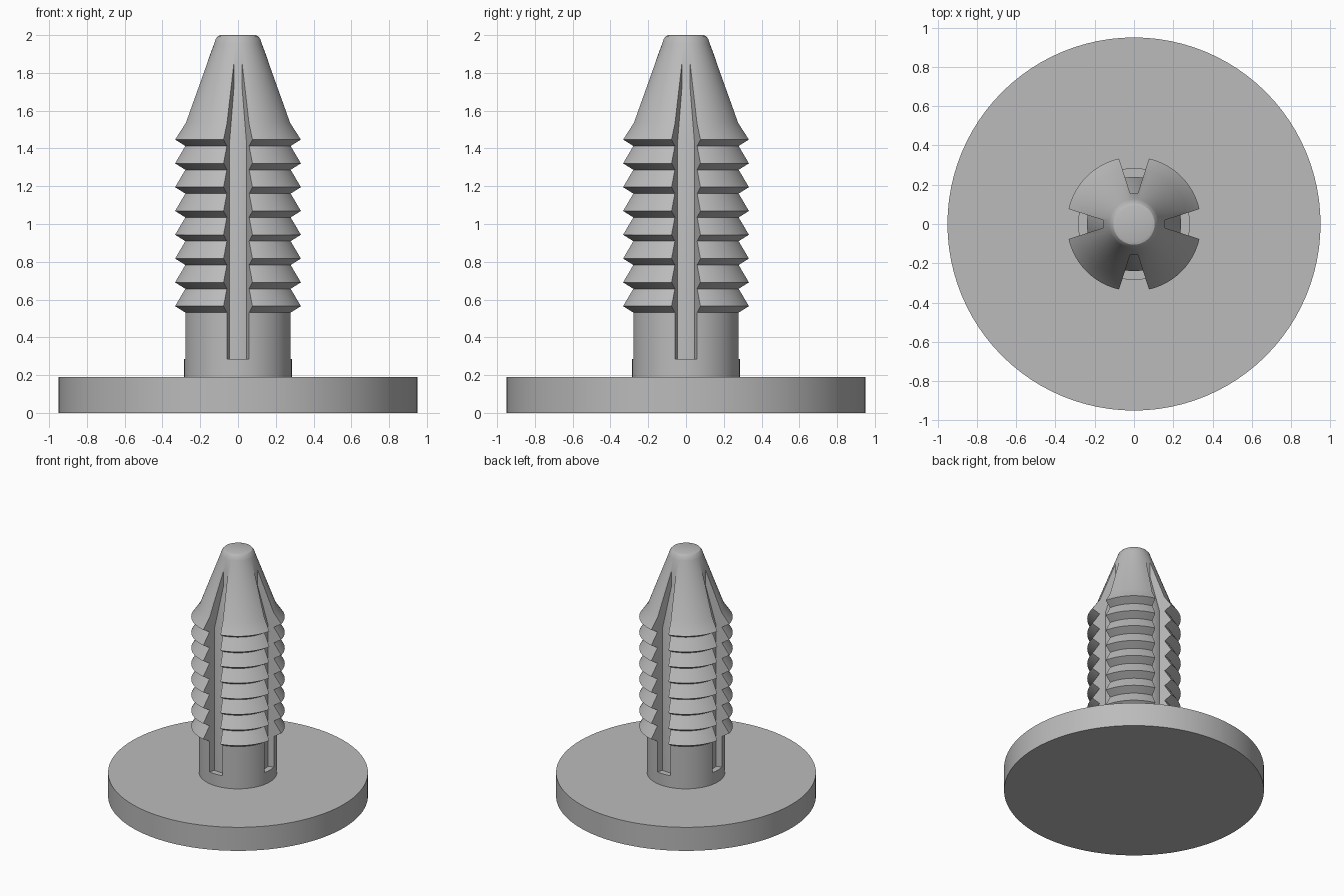
import bpy, bmesh, math
from mathutils import Matrix

cube = bpy.data.objects.get("Cube")
if cube:
    bpy.data.objects.remove(cube, do_unlink=True)

grey = bpy.data.materials.new("plain grey")
grey.use_nodes = True
COLOUR = (0.5, 0.5, 0.5, 1)
grey.diffuse_color = COLOUR
grey.node_tree.nodes["Principled BSDF"].inputs["Base Color"].default_value = COLOUR


def add_object(name, bm):
    bmesh.ops.recalc_face_normals(bm, faces=bm.faces)
    mesh = bpy.data.meshes.new(name)
    bm.to_mesh(mesh)
    bm.free()
    mesh.materials.append(grey)
    obj = bpy.data.objects.new(name, mesh)
    bpy.context.collection.objects.link(obj)
    return obj


def lathe(name, profile, sides=64):
    """Revolve (radius, height) points about z and cap both ends."""
    bm = bmesh.new()
    rings = [[bm.verts.new((r * math.cos(math.tau * i / sides),
                            r * math.sin(math.tau * i / sides), z))
              for i in range(sides)] for r, z in profile]
    for low, high in zip(rings, rings[1:]):
        for i in range(sides):
            j = (i + 1) % sides
            bm.faces.new((low[i], low[j], high[j], high[i]))
    bm.faces.new(rings[0])
    bm.faces.new(rings[-1])
    return add_object(name, bm)


def activate(obj):
    bpy.ops.object.select_all(action='DESELECT')
    obj.select_set(True)
    bpy.context.view_layer.objects.active = obj


def smooth(obj):
    activate(obj)
    bpy.ops.object.shade_smooth_by_angle(angle=math.radians(25))


# Round flange at the foot
flange = lathe("base_flange", [(0.95, 0), (0.95, 0.19)], 96)

# Barbed shank: plain stem, eight ribs, tapered nose
STEM, RIB, RIBS, PITCH = 0.285, 0.342, 8, 0.126
profile = [(STEM, 0.18)]
for n in range(RIBS):
    tip = 0.565 + n * PITCH
    profile += [(STEM, tip - 0.034), (RIB, tip)]
profile += [(0.282, 1.535), (0.126, 1.955), (0.118, 1.98), (0.105, 1.995), (0.09, 2)]
shank = lathe("barbed_shank", profile)

# Four tapered slots cut into the shank
bm = bmesh.new()
section = [(-0.02, 0.158), (0.02, 0.158), (0.098, 0.4), (-0.098, 0.4)]
for quarter in range(4):
    turn = Matrix.Rotation(quarter * math.pi / 2, 4, 'Z')
    face = bm.faces.new([bm.verts.new((x, y, 0.285)) for x, y in section])
    extruded = bmesh.ops.extrude_face_region(bm, geom=[face])["geom"]
    top = [v for v in extruded if isinstance(v, bmesh.types.BMVert)]
    bmesh.ops.translate(bm, verts=top, vec=(0, 0, 1.9))
    bmesh.ops.transform(bm, matrix=turn, verts=list(face.verts) + top)
    if face.is_valid is False:
        continue
cutter = add_object("slot_cutter", bm)
cutter.hide_render = True

activate(shank)
cut = shank.modifiers.new("slots", 'BOOLEAN')
cut.operation = 'DIFFERENCE'
cut.solver = 'EXACT'
cut.object = cutter
bpy.ops.object.modifier_apply(modifier=cut.name)
bpy.data.objects.remove(cutter, do_unlink=True)

# Inner core seen at the bottom of the slots
core = lathe("inner_core", [(0.24, 0.18), (0.24, 1.43), (0.155, 1.76)])

for part in (flange, shank, core):
    smooth(part)
